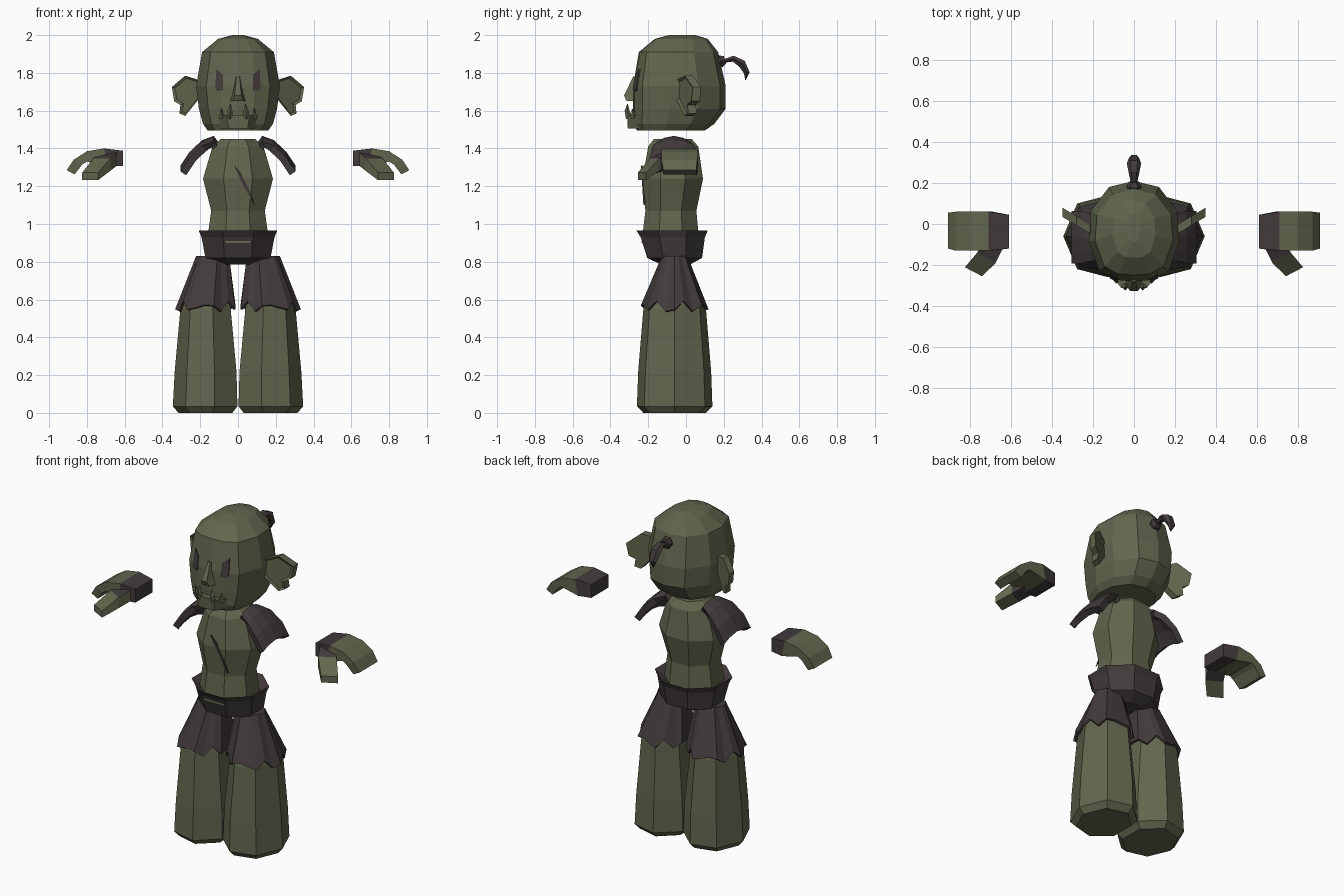
import bpy, bmesh, math
from mathutils import Vector

if "Cube" in bpy.data.objects:
    bpy.data.objects.remove(bpy.data.objects["Cube"])


def material(name, rgb):
    m = bpy.data.materials.new(name)
    m.use_nodes = True
    m.diffuse_color = (*rgb, 1)
    m.node_tree.nodes["Principled BSDF"].inputs["Base Color"].default_value = (*rgb, 1)
    return m


GREEN = material("olive_green", (0.122, 0.132, 0.075))
DARK = material("dark_leather", (0.054, 0.043, 0.045))


def finish(name, bm, mats, mirror=False, solid=0, recalc=True, rule=None):
    if recalc:
        bmesh.ops.recalc_face_normals(bm, faces=bm.faces[:])
    if rule:
        for f in bm.faces:
            f.material_index = rule(f.calc_center_median())
    mesh = bpy.data.meshes.new(name)
    bm.to_mesh(mesh)
    bm.free()
    for m in mats:
        mesh.materials.append(m)
    obj = bpy.data.objects.new(name, mesh)
    bpy.context.collection.objects.link(obj)
    if solid:
        obj.modifiers.new("thickness", "SOLIDIFY").thickness = solid
    if mirror:
        obj.modifiers.new("mirror", "MIRROR").use_mirror_merge = False
    return obj


def loft(name, rings, mats, caps=(True, True), **kw):
    """Skin a list of equal closed rings."""
    bm = bmesh.new()
    rows = [[bm.verts.new(p) for p in r] for r in rings]
    n = len(rows[0])
    for a, b in zip(rows, rows[1:]):
        for k in range(n):
            bm.faces.new((a[k], a[(k + 1) % n], b[(k + 1) % n], b[k]))
    if caps[0]:
        bm.faces.new(rows[0][::-1])
    if caps[1]:
        bm.faces.new(rows[-1])
    return finish(name, bm, mats, **kw)


def level(outline, z, w, front, back):
    """Fit a unit outline into a half width and a depth range at one height."""
    c, h = (front + back) / 2, (back - front) / 2
    return [(x * w, c + y * h, z) for x, y in outline]


def tube(name, path, mats, sides=6, flat=1.0, **kw):
    """Tapered tube through (x, y, z, radius) points bending in the side plane."""
    pts = [Vector(p[:3]) for p in path]
    rings = []
    for i, p in enumerate(pts):
        t = pts[min(i + 1, len(pts) - 1)] - pts[max(i - 1, 0)]
        up = t.cross(Vector((1, 0, 0))).normalized()
        r = path[i][3]
        rings.append([p + Vector((r * math.cos(a), 0, 0)) + up * (r * flat * math.sin(a))
                      for a in (math.tau * k / sides for k in range(sides))])
    return loft(name, rings, mats, **kw)


def plate(name, outline, y_at, thick, mats, inset=0, **kw):
    """Slab from an (x, z) outline whose front lies on y_at(x, z)."""
    bm = bmesh.new()
    front = [bm.verts.new((x, y_at(x, z), z)) for x, z in outline]
    back = [bm.verts.new((x, y_at(x, z) + thick, z)) for x, z in outline]
    face = bm.faces.new(front)
    bm.faces.new(back[::-1])
    n = len(front)
    for k in range(n):
        bm.faces.new((front[k], front[(k + 1) % n], back[(k + 1) % n], back[k]))
    if inset:
        bmesh.ops.recalc_face_normals(bm, faces=bm.faces[:])
        bmesh.ops.inset_region(bm, faces=[face], thickness=inset, depth=-inset * 0.7)
    return finish(name, bm, mats, **kw)


# Head
half = [(0, -1), (.4, -.97), (.76, -.8), (1, -.2), (.95, .4), (.55, .88), (0, 1)]
skull = half + [(-x, y) for x, y in half[-2:0:-1]]
loft("head", [level(skull, *r) for r in (
    (1.495, .16, -.26, .10), (1.53, .185, -.275, .15), (1.61, .207, -.28, .21),
    (1.73, .222, -.28, .21), (1.91, .19, -.25, .17), (1.98, .105, -.165, .115),
    (2.0, .03, -.09, .05))], [GREEN])

# Face details
plate("eye", [(.08, 1.79), (.115, 1.82), (.12, 1.715), (.105, 1.705), (.08, 1.71)],
      lambda x, z: -.279 + .45 * (x - .08) + .17 * (z - 1.73), .009, [DARK], mirror=True)


def wedge(z, back_w, front_w, front):
    return [(-back_w, -.24, z), (back_w, -.24, z), (front_w, front, z), (-front_w, front, z)]


loft("nose", [wedge(1.78, .015, .008, -.28), wedge(1.68, .04, .018, -.328),
              wedge(1.65, .052, .028, -.315)], [GREEN])
loft("lower_jaw", [wedge(1.505, .1, .05, -.308), wedge(1.575, .12, .062, -.312)], [GREEN])
tube("front_tusk", [(.045, -.3, 1.56, .018), (.043, -.312, 1.6, .013), (.04, -.31, 1.635, .002)],
     [GREEN], sides=4, mirror=True)
tube("side_tusk", [(.085, -.275, 1.56, .016), (.088, -.285, 1.61, .002)],
     [GREEN], sides=4, mirror=True)

# Ears
plate("ear", [(.19, 1.73), (.215, 1.765), (.28, 1.785), (.35, 1.725), (.338, 1.65),
              (.305, 1.63), (.31, 1.585), (.28, 1.572), (.2, 1.67)],
      lambda x, z: -.055 + .6 * (x - .2), .045, [GREEN], inset=.014, mirror=True)

# Ponytail and its tie
tube("hair_tie", [(0, .165, 1.855, .03), (0, .185, 1.862, .037), (0, .207, 1.868, .024)], [DARK])
tube("ponytail", [(0, .195, 1.862, .014), (0, .25, 1.875, .026), (0, .295, 1.85, .035),
                  (0, .322, 1.80, .025), (0, .315, 1.762, .003)], [DARK], flat=.7)

# Torso, belt and chest strap
octagon = [(math.cos(a) / math.cos(math.pi / 8), math.sin(a) / math.cos(math.pi / 8))
           for a in (math.pi * (k + .5) / 4 for k in range(8))]
loft("torso", [level(octagon, *r) for r in (
    (.90, .165, -.235, .07), (1.07, .142, -.215, .055), (1.24, .185, -.23, .09),
    (1.41, .135, -.2, .065), (1.45, .09, -.17, .03))], [GREEN])
loft("belt", [level(octagon, *r) for r in (
    (.93, .15, -.21, .06), (.965, .208, -.262, .115), (.93, .193, -.24, .1),
    (.82, .172, -.205, .085), (.785, .09, -.13, .02))], [DARK])
plate("chest_strap", [(-.02, 1.31), (.015, 1.27), (.06, 1.18), (.088, 1.1), (.03, 1.2)],
      lambda x, z: -.234 - .06 * (z - 1.24), .009, [DARK])


# Trouser legs with a vertex facing outwards
def heptagon(cx, rx, ry, split=1):
    corner = [Vector((cx + rx * math.cos(a), -.06 + ry * math.sin(a)))
              for a in (math.tau * k / 7 for k in range(7))]
    return [corner[k].lerp(corner[(k + 1) % 7], s / split) for k in range(7) for s in range(split)]


loft("leg", [[(p.x, p.y, z) for p in heptagon(cx, rx, ry)] for z, cx, rx, ry in (
    (0, .165, .15, .17), (.035, .165, .18, .205), (.22, .163, .172, .198),
    (.55, .165, .14, .17), (.64, .16, .125, .145))], [GREEN], mirror=True)

# Ragged shorts
ragged = (-.012, .012, -.022)
hem = [(p.x, p.y, .56 + ragged[k % 3] + (.02 if k % 2 else 0))
       for k, p in enumerate(heptagon(.165, .168, .184, 3))]
waist = [(p.x, p.y, .83) for p in heptagon(.13, .092, .07, 3)]
loft("shorts", [hem, waist], [DARK], caps=(False, True), solid=.012, mirror=True)

# Shoulder guards: bent sheets with a raised border
bm = bmesh.new()
grid = [[bm.verts.new((x, -.065 + t * w, z - .03 * t * t)) for t in (-1, -.6, 0, .6, 1)]
        for x, z, w in ((.08, 1.42, .07), (.125, 1.478, .09), (.195, 1.455, .115),
                        (.265, 1.39, .13), (.315, 1.315, .13))]
for a, b in zip(grid, grid[1:]):
    for j in range(4):
        bm.faces.new((a[j], b[j], b[j + 1], a[j + 1]))
bm.normal_update()
bmesh.ops.inset_region(bm, faces=bm.faces[:], thickness=.022, depth=-.012)
finish("shoulder_guard", bm, [DARK], solid=.038, mirror=True, recalc=False)


# Mitten hands with dark wrists
def palm(xb, zb, xt, zt, front=-.13, back=.06):
    return [(xb, front, zb), (xb, back, zb), (xt, back, zt), (xt, front, zt)]


loft("hand", [palm(.61, 1.307, .61, 1.388, -.12, .045), palm(.69, 1.305, .71, 1.4),
              palm(.80, 1.33, .80, 1.385), palm(.825, 1.315, .87, 1.34),
              palm(.865, 1.263, .907, 1.285, -.12, .055)],
     [GREEN, DARK], mirror=True, rule=lambda c: int(c.x < .69))


def thumb_ring(x, y, z, dx, dy, h):
    return [(x - dx, y - dy, z - h), (x + dx, y + dy, z - h),
            (x + dx, y + dy, z + h), (x - dx, y - dy, z + h)]


loft("thumb", [thumb_ring(.685, -.1, 1.345, .045, .02, .035),
               thumb_ring(.72, -.165, 1.315, .045, .025, .033),
               thumb_ring(.783, -.233, 1.252, .042, .022, .02)],
     [GREEN, DARK], mirror=True, rule=lambda c: int(c.y > -.15))
